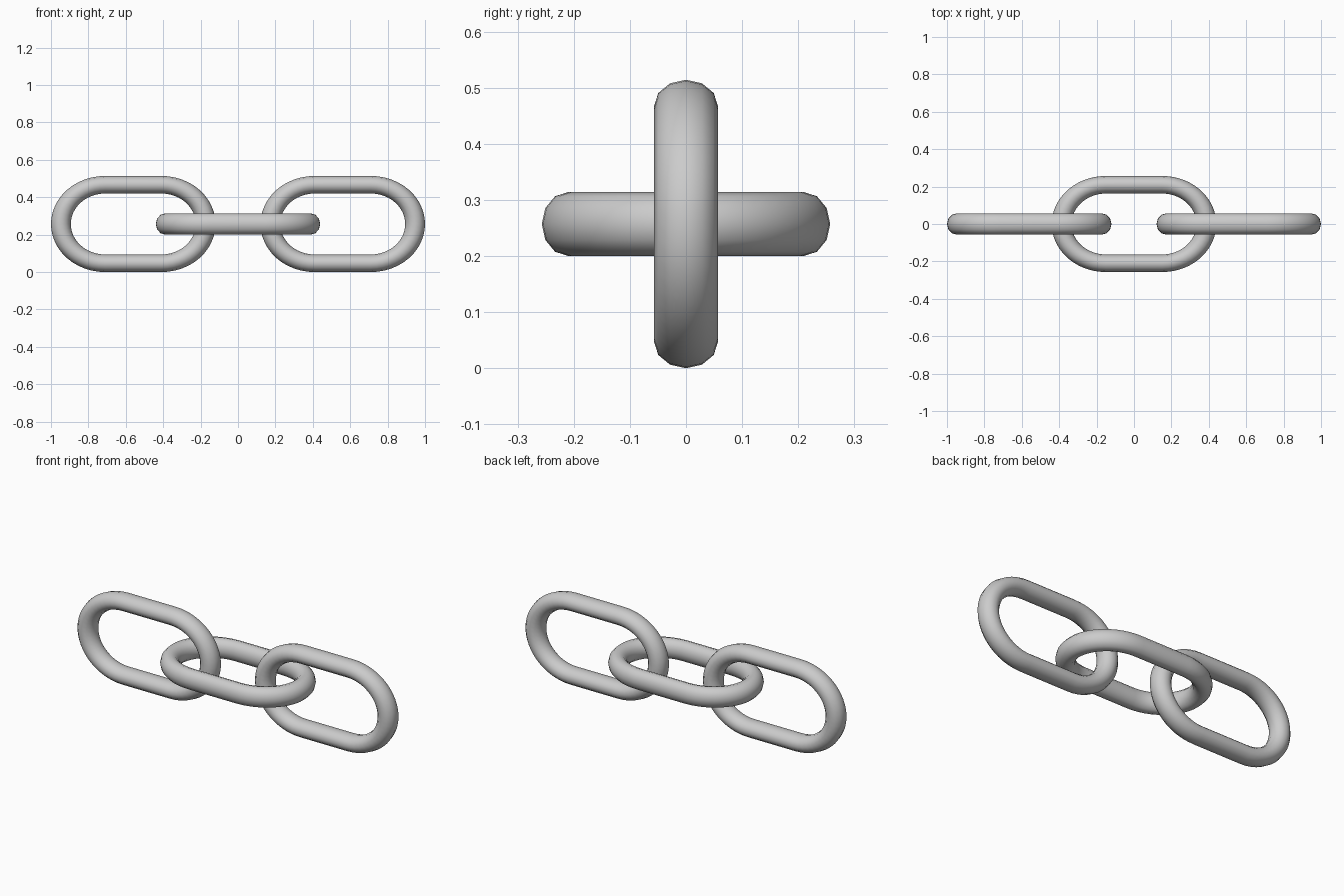
import bpy
from math import sin, cos, pi

if "Cube" in bpy.data.objects:
    bpy.data.objects.remove(bpy.data.objects["Cube"])

HALF, SIDES = 24, 12                # steps per rounded end, sides of the bar
STRAIGHT = 0.15                     # half length of the straight bars
RX, RZ = 0.237, 0.21                # radii of the rounded ends
TX, TY, TZ = 0.053, 0.057, 0.047    # bar thickness radii
MID_Z = 0.257


def link_mesh():
    # stretched torus: two rounded ends joined by straight bars
    verts, faces = [], []
    for side in (0, 1):
        shift = -STRAIGHT if side else STRAIGHT
        for i in range(HALF + 1):
            a = -pi / 2 + side * pi + pi * i / HALF
            for j in range(SIDES):
                b = 2 * pi * j / SIDES
                verts.append((shift + cos(a) * (RX + TX * cos(b)),
                              TY * sin(b),
                              sin(a) * (RZ + TZ * cos(b))))
    rings = 2 * (HALF + 1)
    for i in range(rings):
        n = (i + 1) % rings
        for j in range(SIDES):
            k = (j + 1) % SIDES
            faces.append((i * SIDES + j, i * SIDES + k, n * SIDES + k, n * SIDES + j))
    mesh = bpy.data.meshes.new("chain_link")
    mesh.from_pydata(verts, [], [f[::-1] for f in faces])
    mesh.polygons.foreach_set("use_smooth", [True] * len(faces))
    mesh.update()
    # outward normals: outermost face of the first ring should point away
    p = mesh.polygons[(HALF // 2) * SIDES]
    if p.normal.x < 0:
        mesh.flip_normals()
    return mesh


mesh = link_mesh()
# upright outer links and a flat middle link
for name, x, turn in (("left_link", -0.56, 0), ("middle_link", 0, pi / 2), ("right_link", 0.56, 0)):
    ob = bpy.data.objects.new(name, mesh)
    ob.location = (x, 0, MID_Z)
    ob.rotation_euler.x = turn
    bpy.context.collection.objects.link(ob)
